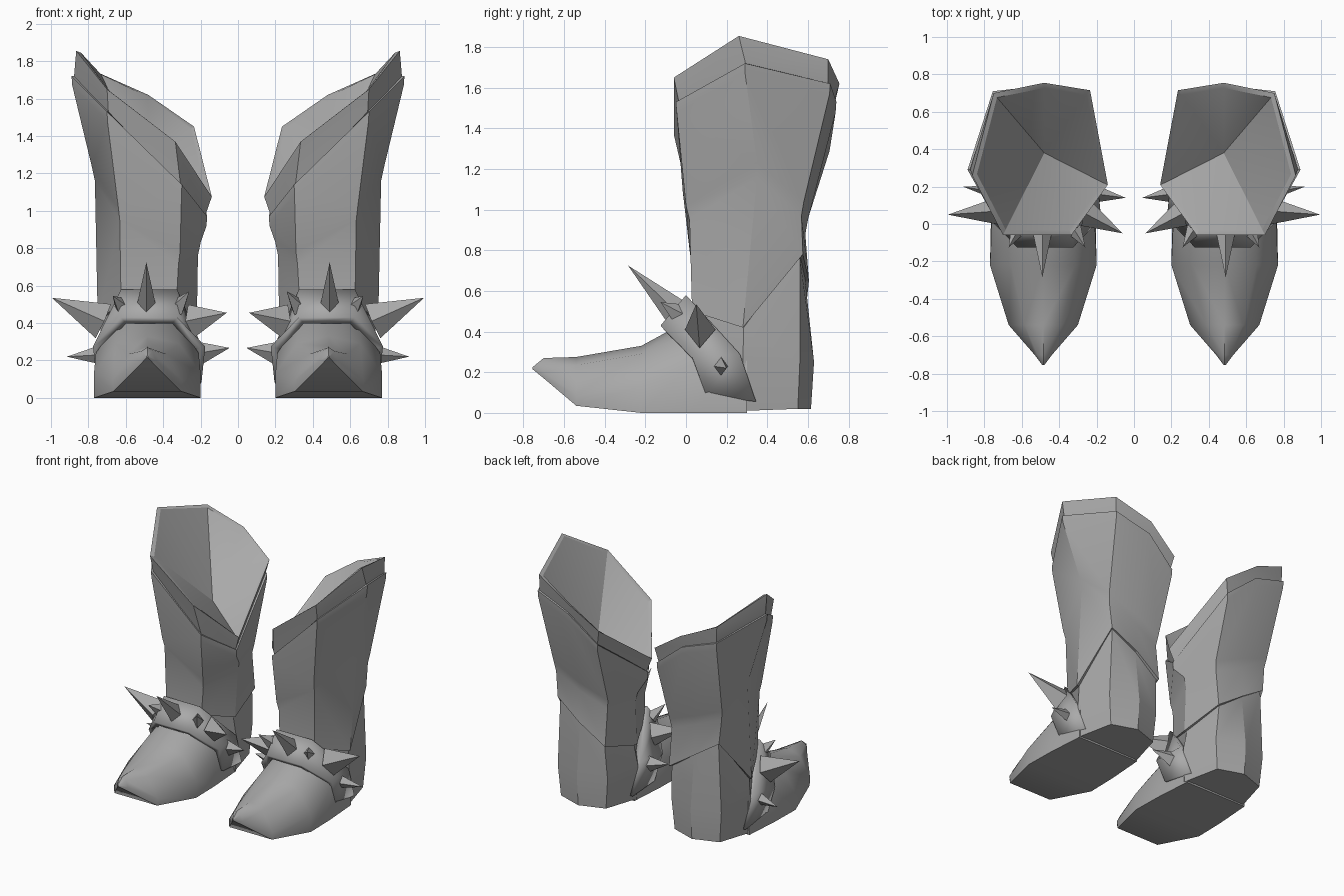
import bpy, bmesh, math
from mathutils import Vector

if "Cube" in bpy.data.objects:
    bpy.data.objects.remove(bpy.data.objects["Cube"])

CX = 0.48  # centre line of one boot
leather = bpy.data.materials.new("grey_leather")
leather.diffuse_color = (0.40, 0.40, 0.40, 1)
leather.use_nodes = True
leather.node_tree.nodes["Principled BSDF"].inputs["Base Color"].default_value = leather.diffuse_color


def finish(name, bm, angle=30, solid=0):
    """Turn a bmesh into a mirrored, smooth-by-angle object."""
    bmesh.ops.recalc_face_normals(bm, faces=bm.faces)
    me = bpy.data.meshes.new(name)
    bm.to_mesh(me)
    bm.free()
    me.materials.append(leather)
    ob = bpy.data.objects.new(name, me)
    bpy.context.collection.objects.link(ob)
    if solid:
        m = ob.modifiers.new("thickness", 'SOLIDIFY')
        m.thickness, m.offset = solid, -1
    m = ob.modifiers.new("pair", 'MIRROR')
    m.use_mirror_merge = False
    bpy.ops.object.select_all(action='DESELECT')
    ob.select_set(True)
    bpy.context.view_layer.objects.active = ob
    bpy.ops.object.shade_smooth_by_angle(angle=math.radians(angle))
    return ob


def loft(bm, rings, cap_start=False, cap_end=False):
    vs = [[bm.verts.new(p) for p in r] for r in rings]
    n = len(rings[0])
    for a, b in zip(vs, vs[1:]):
        for i in range(n):
            j = (i + 1) % n
            bm.faces.new((a[i], a[j], b[j], b[i]))
    if cap_start:
        bm.faces.new(vs[0])
    if cap_end:
        bm.faces.new(vs[-1])
    return vs


def scaled(ring, f, dz=0.0):
    """Scale a ring in plan about its centre and shift it vertically."""
    cx = sum(p[0] for p in ring) / len(ring)
    cy = sum(p[1] for p in ring) / len(ring)
    return [(cx + (x - cx) * f, cy + (y - cy) * f, z + dz) for x, y, z in ring]


# Ring order: back, back inner, inner, front inner, front outer, outer, back outer
rim = [(.48, .755, 1.62), (.235, .715, 1.45), (.14, .21, 1.075), (.335, -.06, 1.37),
       (.70, -.06, 1.65), (.865, .26, 1.855), (.75, .70, 1.74)]
ledge = [(.48, .74, 1.53), (.25, .71, 1.34), (.165, .22, .97), (.30, -.02, 1.14),
         (.70, -.05, 1.53), (.89, .29, 1.72), (.755, .71, 1.62)]
fold = [(.48, .60, .95), (.26, .57, .86), (.20, .30, .83), (.31, .02, .78),
        (.64, .00, 1.02), (.78, .35, 1.23), (.71, .58, 1.04)]
hem = [(.48, .605, .65), (.27, .59, .51), (.22, .28, .42), (.33, .03, .50),
       (.625, .03, .50), (.75, .28, .42), (.68, .575, .78)]
heel_mid = [(.48, .63, .25), (.27, .56, .25), (.21, .28, .27), (.33, .10, .25),
            (.63, .10, .25), (.74, .28, .27), (.69, .56, .25)]
heel_low = [(.48, .615, .02), (.29, .55, .02), (.22, .28, .01), (.33, .10, .01),
            (.63, .10, .01), (.74, .28, .01), (.67, .55, .02)]

# Cuff with hollow top
bm = bmesh.new()
vs = loft(bm, [scaled(ledge, .95, -.03), scaled(ledge, .965), rim, scaled(rim, .93, -.01)])
apex = bm.verts.new((CX, .38, 1.2))
inner = vs[-1]
for i in range(7):
    bm.faces.new((inner[i], inner[(i + 1) % 7], apex))
finish("cuff", bm, 25)

# Shaft with rolled ledge, diagonal fold and overhanging hem
bm = bmesh.new()
loft(bm, [scaled(ledge, .93), ledge, scaled(ledge, .99, -.05), fold,
          scaled(fold, .95, -.07), hem, scaled(hem, .92)])
finish("shaft", bm, 25)

# Heel counter below the hem
bm = bmesh.new()
loft(bm, [scaled(hem, .93, .05), scaled(hem, .94, -.02), heel_mid, heel_low], True, True)
finish("heel", bm, 25)

# Pointed foot: y, sole half width, sole z, side half width, side z, upper half width, upper z, top z
sections = [(-.755, .004, .215, .005, .22, .004, .222, .225),
            (-.70, .045, .17, .046, .20, .03, .25, .27),
            (-.54, .18, .035, .185, .09, .10, .235, .275),
            (-.22, .285, .0, .285, .13, .17, .29, .33),
            (.02, .28, .0, .275, .24, .16, .40, .46),
            (.30, .26, .0, .25, .27, .15, .42, .48)]
bm = bmesh.new()
rings = []
for y, wb, zb, wm, zm, wu, zu, zt in sections:
    half = [(wb, zb), (wm, zm), (wu, zu)]
    prof = half + [(0, zt)] + [(-w, z) for w, z in reversed(half)]
    rings.append([(.485 + w, y, z) for w, z in prof])
loft(bm, rings, True, True)
finish("foot", bm, 40)

# Instep strap
front = [(.28, .10, .085), (.30, .03, .275), (.15, -.125, .43)]
back = [(.265, .345, .055), (.275, .265, .29), (.15, .00, .58)]


def arch(pts):
    return [(.475 + x, y, z) for x, y, z in pts] + [(.475 - x, y, z) for x, y, z in reversed(pts)]


bm = bmesh.new()
f = [bm.verts.new(p) for p in arch(front)]
b = [bm.verts.new(p) for p in arch(back)]
for i in range(5):
    bm.faces.new((f[i], f[i + 1], b[i + 1], b[i]))
strap = finish("strap", bm, 25, .05)
# normals must face away from the foot so the thickness goes inwards
if strap.data.polygons[2].normal.z < 0:
    strap.data.flip_normals()

# Four-sided spikes: base, tip, radius
spikes = [((.49, -.02, .47), (.49, -.285, .725), .075),
          ((.72, .07, .41), (.995, .05, .535), .10),
          ((.25, .05, .41), (.06, -.05, .455), .09),
          ((.74, .17, .23), (.915, .20, .22), .05),
          ((.20, .16, .24), (.045, .14, .267), .06),
          ((.62, -.03, .485), (.67, -.125, .545), .055),
          ((.32, -.03, .485), (.26, -.125, .57), .055)]
bm = bmesh.new()
for base, tip, r in spikes:
    base, tip = Vector(base), Vector(tip)
    axis = (tip - base).normalized()
    u = axis.cross(Vector((0, 0, 1))).normalized()
    v = u.cross(axis)
    ring = [bm.verts.new(base + d * r) for d in (u * .75, v, u * -.75, -v)]
    top = bm.verts.new(tip)
    bm.faces.new(ring)
    for i in range(4):
        bm.faces.new((ring[i], ring[(i + 1) % 4], top))
finish("spikes", bm, 20)
